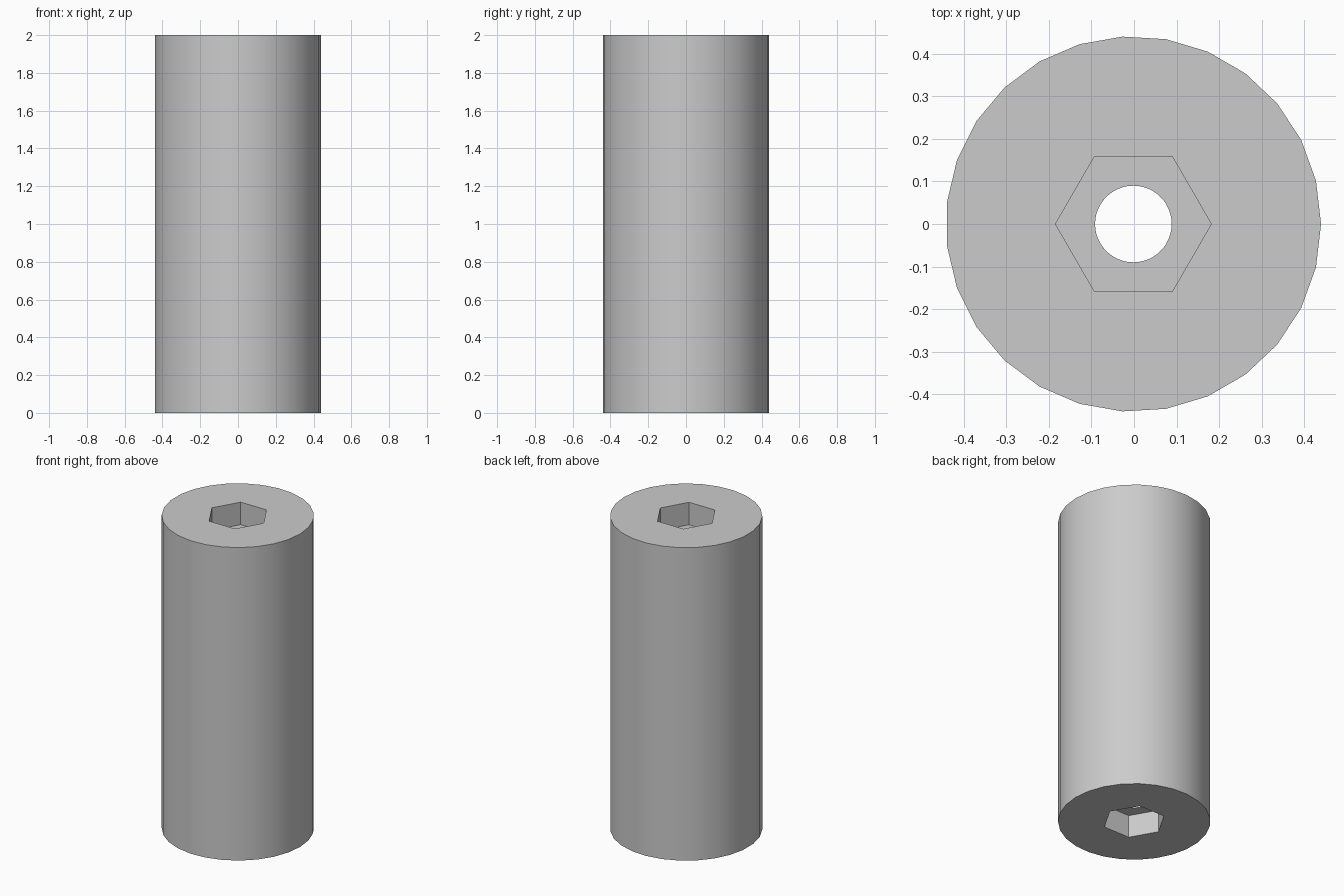
import bpy, bmesh, math

HEIGHT, OUTER_R, HEX_R, BORE_R = 2.0, 0.441, 0.183, 0.09
POCKET = 0.144
# An odd-sided outline is slightly off centre, so shift it to centre its bounds
SHIFT = -OUTER_R * (1 - math.cos(math.pi / 27)) / 2

cube = bpy.data.objects.get("Cube")
if cube:
    bpy.data.objects.remove(cube, do_unlink=True)

grey = bpy.data.materials.new("plain grey")
grey.use_nodes = True
colour = (0.6, 0.6, 0.6, 1)
grey.diffuse_color = colour
grey.node_tree.nodes["Principled BSDF"].inputs["Base Color"].default_value = colour

bm = bmesh.new()


def ring(radius, sides, z):
    """Closed loop of edges: a regular polygon at height z."""
    verts = []
    for i in range(sides):
        a = math.tau * i / sides
        verts.append(bm.verts.new((radius * math.cos(a) + SHIFT, radius * math.sin(a), z)))
    return [bm.edges.new((verts[i], verts[(i + 1) % sides])) for i in range(sides)]


def wall(radius, sides, z0, z1):
    """Upright wall between two polygons; returns its bottom and top loops."""
    low, high = ring(radius, sides, z0), ring(radius, sides, z1)
    for a, b in zip(low, high):
        bm.faces.new((a.verts[0], a.verts[1], b.verts[1], b.verts[0]))
    return low, high


def cap(outer, inner):
    """Flat face with a hole, between two loops at one height."""
    bmesh.ops.triangle_fill(bm, edges=outer + inner, use_beauty=True)


# Outer wall, hexagonal nut pockets at both ends, and the through bore
outer_low, outer_high = wall(OUTER_R, 27, 0, HEIGHT)
hex_low, hex_low_floor = wall(HEX_R, 6, 0, POCKET)
hex_high_floor, hex_high = wall(HEX_R, 6, HEIGHT - POCKET, HEIGHT)
bore_low, bore_high = wall(BORE_R, 48, POCKET, HEIGHT - POCKET)

# End faces and pocket floors
cap(outer_low, hex_low)
cap(outer_high, hex_high)
cap(hex_low_floor, bore_low)
cap(hex_high_floor, bore_high)
bmesh.ops.recalc_face_normals(bm, faces=bm.faces)

mesh = bpy.data.meshes.new("spacer_body")
bm.to_mesh(mesh)
bm.free()
mesh.materials.append(grey)
body = bpy.data.objects.new("spacer_body", mesh)
bpy.context.collection.objects.link(body)

# Smooth round walls with crisp rims
bpy.ops.object.select_all(action="DESELECT")
body.select_set(True)
bpy.context.view_layer.objects.active = body
bpy.ops.object.shade_smooth_by_angle(angle=math.radians(30))
